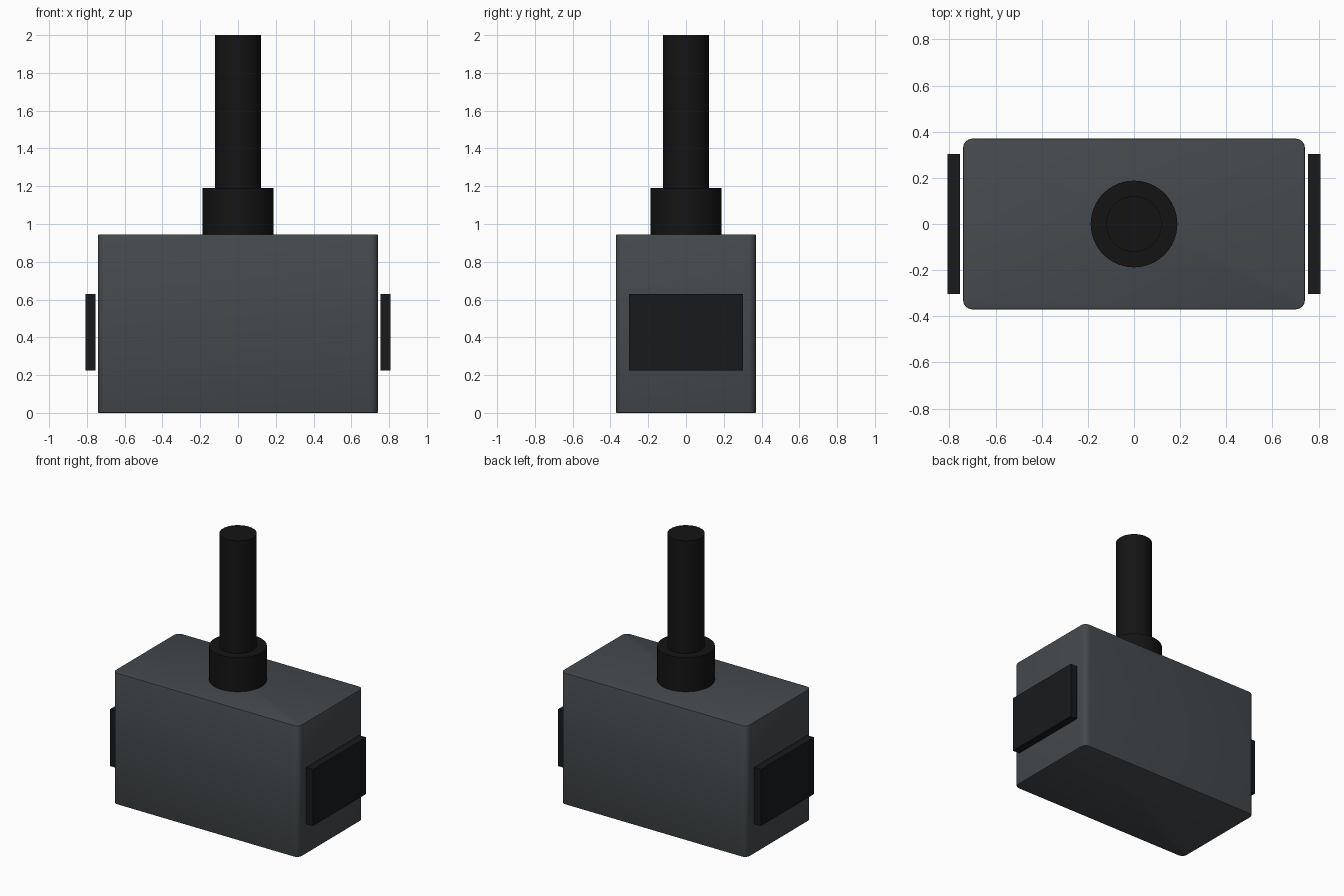
import bpy, bmesh

if "Cube" in bpy.data.objects:
    bpy.data.objects.remove(bpy.data.objects["Cube"])


def material(name, rgb):
    m = bpy.data.materials.new(name)
    m.diffuse_color = (*rgb, 1)
    m.use_nodes = True
    m.node_tree.nodes["Principled BSDF"].inputs["Base Color"].default_value = m.diffuse_color
    return m


charcoal = material("charcoal", (0.06, 0.068, 0.074))
black = material("black", (0.007, 0.007, 0.007))
rubber = material("rubber", (0.009, 0.01, 0.012))


def finish(name, mat):
    obj = bpy.context.object
    obj.name = obj.data.name = name
    obj.data.materials.append(mat)
    return obj


def box(name, centre, size, mat):
    bpy.ops.mesh.primitive_cube_add(size=1, location=centre)
    obj = finish(name, mat)
    obj.scale = size
    bpy.ops.object.transform_apply(location=False, rotation=False, scale=True)
    return obj


def cylinder(name, radius, z0, z1, mat):
    bpy.ops.mesh.primitive_cylinder_add(
        vertices=48, radius=radius, depth=z1 - z0, location=(0, 0, (z0 + z1) / 2))
    obj = finish(name, mat)
    bpy.ops.object.shade_smooth_by_angle()
    return obj


# Head block: rounded upright edges, slight softening at top and bottom rims
head = box("hammer_head", (0, 0, 0.4725), (1.482, 0.74, 0.945), charcoal)
bm = bmesh.new()
bm.from_mesh(head.data)
upright = [e for e in bm.edges if abs(e.verts[0].co.z - e.verts[1].co.z) > 0.5]
bmesh.ops.bevel(bm, geom=upright, offset=0.04, segments=6, profile=0.5, affect='EDGES')
rim = [e for e in bm.edges if abs(e.verts[0].co.z - e.verts[1].co.z) < 0.01]
bmesh.ops.bevel(bm, geom=rim, offset=0.005, segments=2, profile=0.5, affect='EDGES')
bm.to_mesh(head.data)
bm.free()
bpy.ops.object.shade_smooth_by_angle()

# Striking plates, floating just off each end
for side, label in ((-1, "left"), (1, "right")):
    box(label + "_plate", (side * 0.781, 0, 0.427), (0.054, 0.606, 0.407), rubber)

# Collar and handle
cylinder("collar", 0.188, 0.945, 1.19, black)
cylinder("handle", 0.121, 1.19, 2.0, black)
